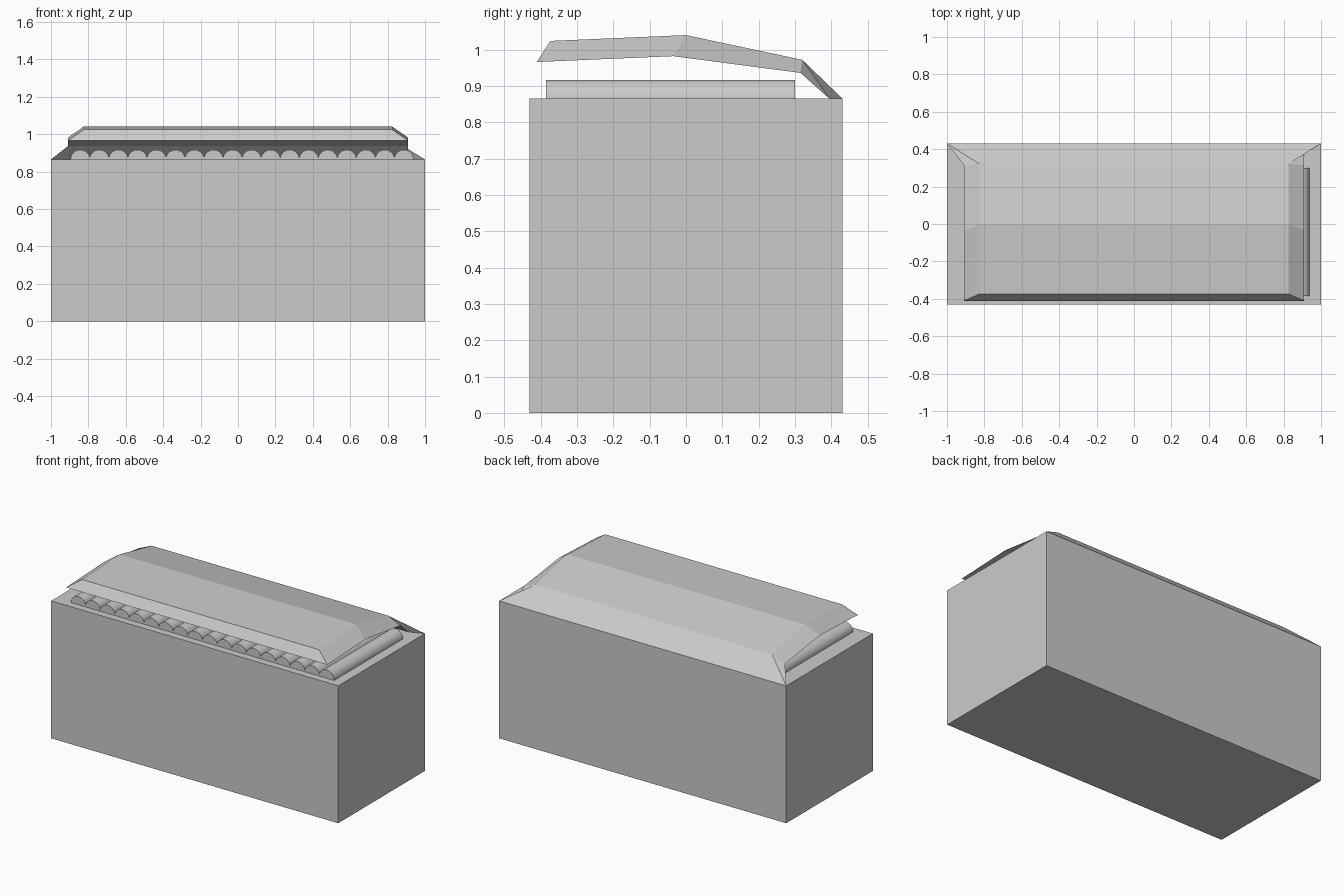
import bpy, bmesh, math

if "Cube" in bpy.data.objects:
    bpy.data.objects.remove(bpy.data.objects["Cube"])

TOP = 0.865

def mesh_object(name, bm):
    bmesh.ops.recalc_face_normals(bm, faces=bm.faces[:])
    me = bpy.data.meshes.new(name)
    bm.to_mesh(me)
    bm.free()
    ob = bpy.data.objects.new(name, me)
    bpy.context.collection.objects.link(ob)
    return ob

# Main box
bpy.ops.mesh.primitive_cube_add(size=1, location=(0, 0, TOP / 2))
box = bpy.context.object
box.name = "box"
box.scale = (2, 0.862, TOP)

# Row of rolls half sunk into the box top
count, first, last = 18, -0.843, 0.887
for i in range(count):
    x = first + (last - first) * i / (count - 1)
    bpy.ops.mesh.primitive_cylinder_add(vertices=32, radius=0.052, depth=0.685,
                                        location=(x, -0.0425, TOP),
                                        rotation=(math.pi / 2, 0, 0))
    bpy.context.object.name = f"roll_{i + 1:02d}"
    bpy.ops.object.shade_smooth_by_angle(angle=math.radians(40))

# Folded lid: sections of (half width, y, z), narrower outside than inside
outer = [(0.825, -0.373, 1.024), (0.825, 0, 1.04), (0.825, 0.32, 0.972), (1.0, 0.431, TOP)]
inner = [(0.91, -0.411, 0.966), (0.91, -0.035, 0.982), (0.91, 0.315, 0.936), (0.91, 0.395, TOP)]
bm = bmesh.new()
rings = []
for o, n in zip(outer, inner):
    pts = [(-o[0], *o[1:]), (o[0], *o[1:]), (n[0], *n[1:]), (-n[0], *n[1:])]
    rings.append([bm.verts.new(p) for p in pts])
for k, (a, b) in enumerate(zip(rings, rings[1:])):
    for j in range(4):
        m = (j + 1) % 4
        if k == 2 and j == 1:      # twisted right hinge gusset
            bm.faces.new((a[1], a[2], b[2]))
            bm.faces.new((a[1], b[2], b[1]))
        elif k == 2 and j == 3:    # twisted left hinge gusset
            bm.faces.new((a[3], a[0], b[0]))
            bm.faces.new((a[3], b[0], b[3]))
        else:
            bm.faces.new((a[j], a[m], b[m], b[j]))
bm.faces.new(rings[0])
bm.faces.new(rings[-1])
mesh_object("lid", bm)
